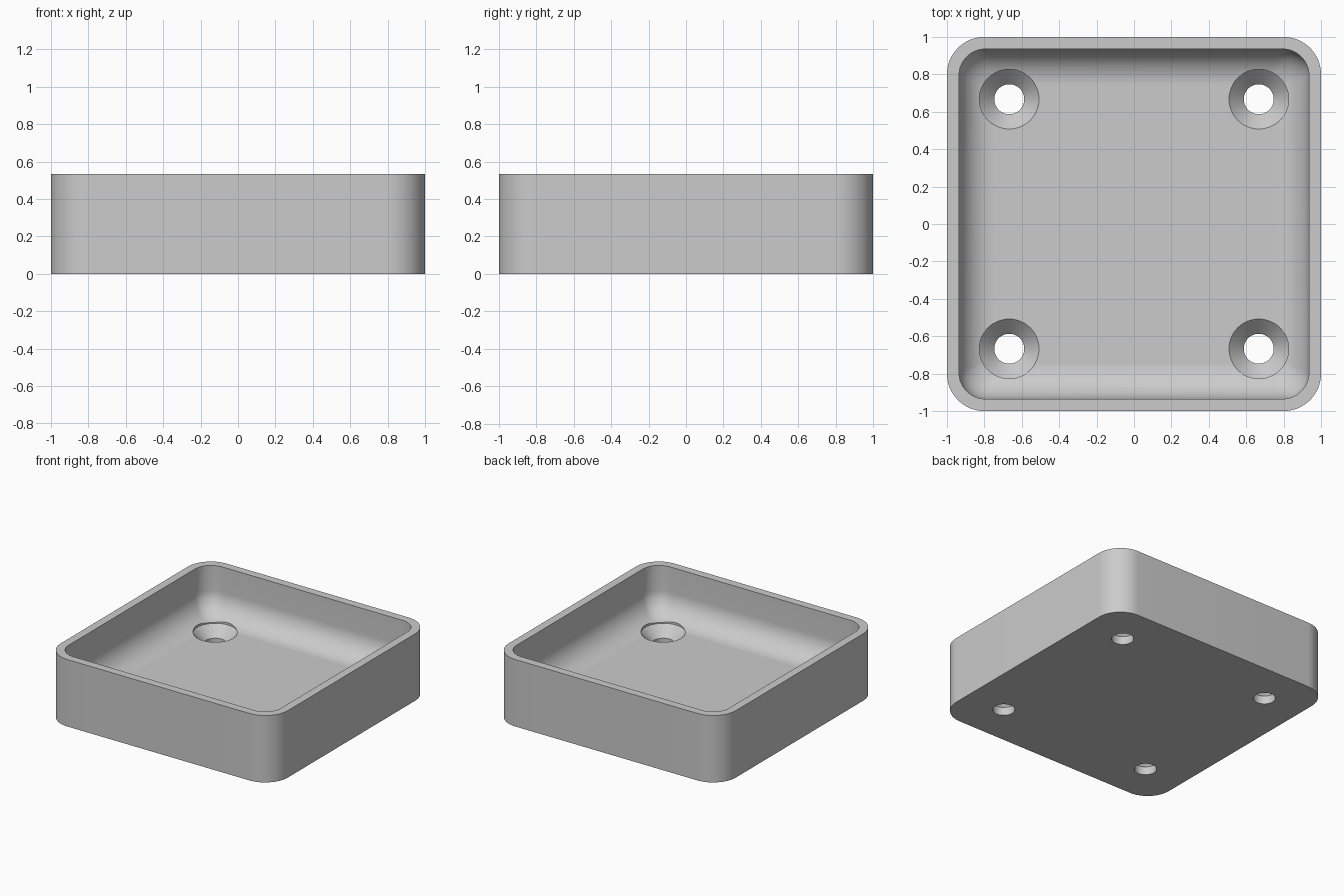
import bpy
import bmesh
from math import cos, sin, pi, radians

if "Cube" in bpy.data.objects:
    bpy.data.objects.remove(bpy.data.objects["Cube"], do_unlink=True)

HEIGHT, WALL, FLOOR = 0.533, 0.065, 0.145
OUTER_R, INNER_R, FILLET = 0.2, 0.14, 0.19
HOLE_POS, HOLE_R, SINK_R, HOLE_DEPTH = 0.667, 0.08, 0.16, 0.065

grey = bpy.data.materials.new("plain grey")
grey.use_nodes = True
grey.diffuse_color = (0.6, 0.6, 0.6, 1)
grey.node_tree.nodes["Principled BSDF"].inputs["Base Color"].default_value = (0.6, 0.6, 0.6, 1)


def rounded_square(half, radius, z, steps=16):
    """Ring of points around a square with rounded corners."""
    ring = []
    for q in range(4):
        mid = (q + 0.5) * pi / 2
        cx = (half - radius) * (1 if cos(mid) > 0 else -1)
        cy = (half - radius) * (1 if sin(mid) > 0 else -1)
        for i in range(steps + 1):
            a = (q + i / steps) * pi / 2
            ring.append((cx + radius * cos(a), cy + radius * sin(a), z))
    return ring


def circle(radius, z, x, y, steps=64):
    return [(x + radius * cos(2 * pi * i / steps),
             y + radius * sin(2 * pi * i / steps), z) for i in range(steps)]


def loft(name, rings):
    """Solid skinned through rings, capped at both ends."""
    bm = bmesh.new()
    loops = [[bm.verts.new(p) for p in ring] for ring in rings]
    n = len(loops[0])
    for a, b in zip(loops, loops[1:]):
        for i in range(n):
            j = (i + 1) % n
            bm.faces.new((a[i], a[j], b[j], b[i]))
    bm.faces.new(loops[0][::-1])
    bm.faces.new(loops[-1])
    bmesh.ops.recalc_face_normals(bm, faces=bm.faces)
    mesh = bpy.data.meshes.new(name)
    bm.to_mesh(mesh)
    bm.free()
    mesh.materials.append(grey)
    obj = bpy.data.objects.new(name, mesh)
    bpy.context.collection.objects.link(obj)
    return obj


# Tray: outer wall, rim, inner wall, then a fillet rolling into the floor
inner = 1 - WALL
rings = [rounded_square(1, OUTER_R, 0), rounded_square(1, OUTER_R, HEIGHT),
         rounded_square(inner, INNER_R, HEIGHT)]
for i in range(17):
    a = i / 16 * pi / 2
    inset = FILLET * (1 - cos(a))
    corner = INNER_R - 0.5 * inset
    rings.append(rounded_square(inner - inset, corner, FLOOR + FILLET * (1 - sin(a))))
tray = loft("tray", rings)

# Countersunk screw holes in the four corners
cutters = []
for sx in (-1, 1):
    for sy in (-1, 1):
        x, y = sx * HOLE_POS, sy * HOLE_POS
        profile = [(HOLE_R, -0.1), (HOLE_R, HOLE_DEPTH),
                   (SINK_R, FLOOR + 0.001), (SINK_R, HEIGHT)]
        cutter = loft("hole_cutter", [circle(r, z, x, y) for r, z in profile])
        cutter.hide_render = True
        cutters.append(cutter)
        mod = tray.modifiers.new("screw_hole", "BOOLEAN")
        mod.operation, mod.solver, mod.object = "DIFFERENCE", "EXACT", cutter

# Bake the holes and drop the cutters
bpy.context.view_layer.objects.active = tray
for obj in bpy.context.selected_objects:
    obj.select_set(False)
tray.select_set(True)
for mod in list(tray.modifiers):
    bpy.ops.object.modifier_apply(modifier=mod.name)
for cutter in cutters:
    bpy.data.objects.remove(cutter, do_unlink=True)

bpy.ops.object.shade_smooth_by_angle(angle=radians(25))
